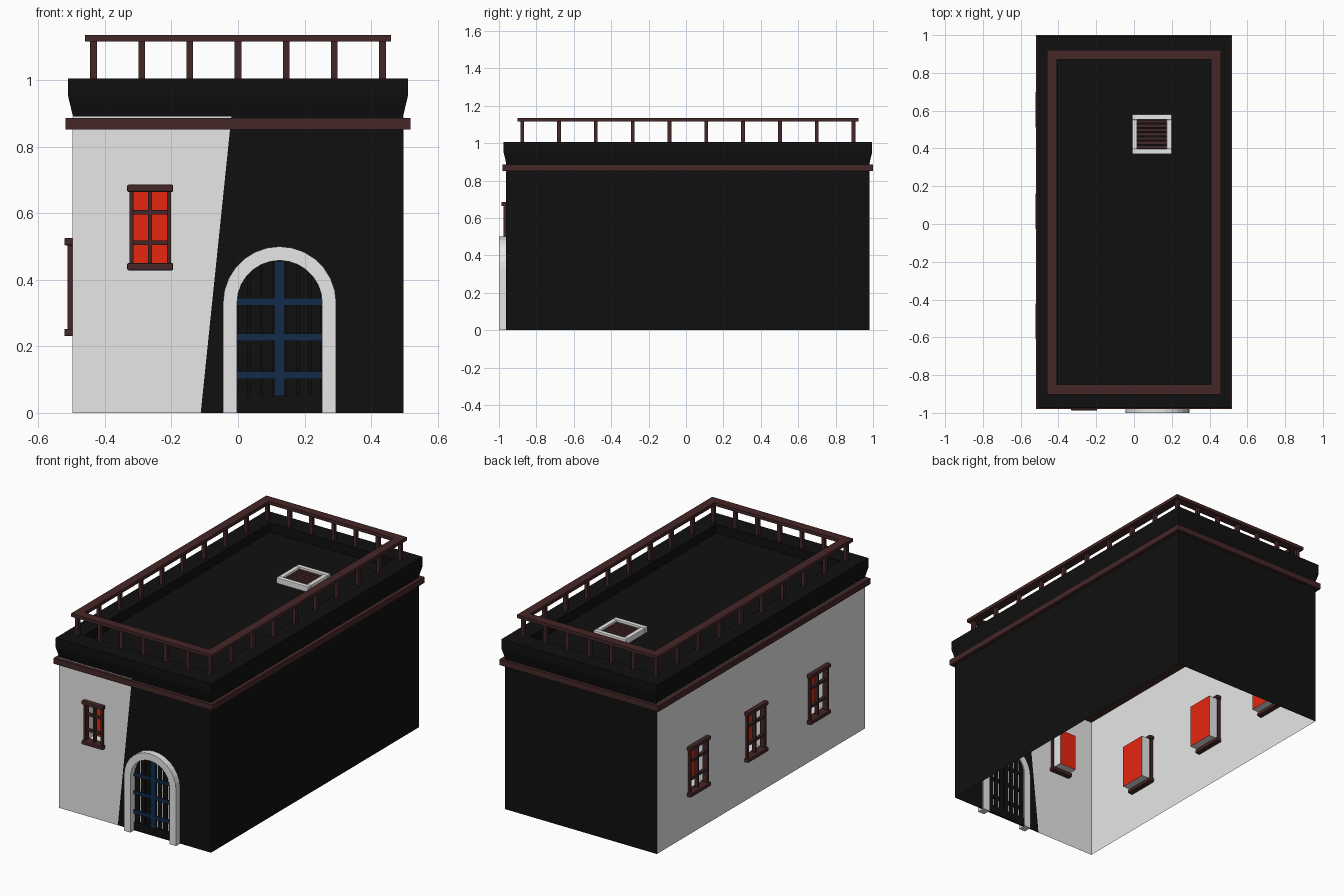
import bpy, bmesh, math
from mathutils import Matrix, Vector

cube = bpy.data.objects.get("Cube")
if cube:
    bpy.data.objects.remove(cube)


def material(name, r, g, b):
    m = bpy.data.materials.new(name)
    m.diffuse_color = (r, g, b, 1)
    m.use_nodes = True
    bsdf = m.node_tree.nodes["Principled BSDF"]
    bsdf.inputs["Base Color"].default_value = (r, g, b, 1)
    bsdf.inputs["Roughness"].default_value = 0.9
    return m


WHITE = material("white plaster", 0.8, 0.8, 0.8)
BLACK = material("black stone", 0.005, 0.005, 0.005)
BROWN = material("dark brown wood", 0.06, 0.02, 0.02)
RED = material("red glass", 0.8, 0.02, 0.005)
BLUE = material("navy iron", 0.006, 0.025, 0.068)

# Wall frames: local x runs along the wall, local y points inward
MID = 0.01
HX, HY, TOP = 0.497, 0.972, 0.89
FRONT = Matrix.Translation((0, MID - HY, 0))
RIGHT_HAND = Matrix.Translation((-HX, MID, 0)) @ Matrix.Rotation(-math.pi / 2, 4, "Z")
BACK = Matrix.Translation((0, MID + HY, 0)) @ Matrix.Rotation(math.pi, 4, "Z")
LEFT_HAND = Matrix.Translation((HX, MID, 0)) @ Matrix.Rotation(math.pi / 2, 4, "Z")
WORLD = Matrix.Identity(4)


def finish(name, bm, mats, place=WORLD, bevel=0):
    mesh = bpy.data.meshes.new(name)
    bm.to_mesh(mesh)
    bm.free()
    for m in mats:
        mesh.materials.append(m)
    ob = bpy.data.objects.new(name, mesh)
    ob.matrix_world = place
    bpy.context.collection.objects.link(ob)
    if bevel:
        mod = ob.modifiers.new("Bevel", "BEVEL")
        mod.width, mod.segments = bevel, 2
    return ob


def boxes(name, spans, mat, place=WORLD, bevel=0):
    """Each span is (x0, x1, y0, y1, z0, z1)."""
    bm = bmesh.new()
    for x0, x1, y0, y1, z0, z1 in spans:
        mid = Vector((x0 + x1, y0 + y1, z0 + z1)) / 2
        size = Matrix.Diagonal((x1 - x0, y1 - y0, z1 - z0, 1))
        bmesh.ops.create_cube(bm, size=1, matrix=Matrix.Translation(mid) @ size)
    return finish(name, bm, [mat], place, bevel)


def panel(name, loops, mat, place):
    """Thin wall sheet: outline loop followed by hole loops."""
    bm = bmesh.new()
    for loop in loops:
        vs = [bm.verts.new((x, 0, z)) for x, z in loop]
        for a, b in zip(vs, vs[1:] + vs[:1]):
            bm.edges.new((a, b))
    bmesh.ops.triangle_fill(bm, use_beauty=True, edges=bm.edges[:])
    bm.normal_update()
    bmesh.ops.reverse_faces(bm, faces=[f for f in bm.faces if f.normal.y > 0])
    return finish(name, bm, [mat], place)


def prisms(name, polys, y0, y1, mat, place):
    """Polygons in the wall plane, given depth."""
    bm = bmesh.new()
    for poly in polys:
        a = [bm.verts.new((x, y0, z)) for x, z in poly]
        b = [bm.verts.new((x, y1, z)) for x, z in poly]
        bm.faces.new(a)
        bm.faces.new(b[::-1])
        for i in range(len(poly)):
            bm.faces.new((a[i - 1], b[i - 1], b[i], a[i]))
    bmesh.ops.recalc_face_normals(bm, faces=bm.faces[:])
    return finish(name, bm, [mat], place)


def rect(x0, x1, z0, z1):
    return [(x0, z0), (x1, z0), (x1, z1), (x0, z1)]


# Window: returns the wall opening it needs
def window(name, x, z, w, h, place):
    hw, hh = w / 2, h / 2
    ox, oz = hw - 0.013, hh - 0.02
    boxes(name + "_sill_and_lintel",
          [(x - hw, x + hw, -0.025, 0.03, c - 0.011, c + 0.011)
           for c in (z - hh + 0.011, z + hh - 0.011)], BROWN, place, 0.004)
    bars = [(c - 0.006, c + 0.006, -0.015, 0.02, z - oz, z + oz)
            for c in (x - ox, x + ox)]
    bars.append((x - 0.006, x + 0.006, -0.008, 0.015, z - oz, z + oz))
    bars += [(x - ox - 0.006, x + ox + 0.006, -0.006, 0.012, c - 0.007, c + 0.007)
             for c in (z - h * 0.18, z + h * 0.18)]
    boxes(name + "_frame", bars, BROWN, place)
    # Recess behind the frame, closed by the pane
    bm = bmesh.new()
    depth = 0.075
    bmesh.ops.create_cube(bm, size=1, matrix=Matrix.Translation((x, depth / 2, z))
                          @ Matrix.Diagonal((2 * ox, depth, 2 * oz, 1)))
    bm.normal_update()
    bmesh.ops.delete(bm, geom=[f for f in bm.faces if f.normal.y < -0.5],
                     context="FACES_ONLY")
    bmesh.ops.reverse_faces(bm, faces=bm.faces[:])
    for f in bm.faces:
        f.material_index = int(abs(f.normal.y) > 0.5)
    finish(name + "_recess", bm, [WHITE, RED], place)
    return rect(x - ox, x + ox, z - oz, z + oz)


# Side and back walls
holes = [window("side_window_%d" % (i + 1), MID - y, 0.378, 0.19, 0.295, RIGHT_HAND)
         for i, y in enumerate((-0.515, 0.068, 0.605))]
panel("right_wall", [rect(-HY, HY, 0, TOP)] + holes, WHITE, RIGHT_HAND)
panel("left_wall", [rect(-HY, HY, 0, TOP)], BLACK, LEFT_HAND)
panel("back_wall", [rect(-HX, HX, 0, TOP)], BLACK, BACK)

# Front wall, split by a slanted paint line, with an arched opening
CX, SPRING, R_IN, R_OUT = 0.125, 0.33, 0.128, 0.17


def arch(r, n=14):
    pts = [(CX + r * math.cos(math.pi * i / n), SPRING + r * math.sin(math.pi * i / n))
           for i in range(n + 1)]
    return [(CX + r, 0)] + pts + [(CX - r, 0)]


hole = window("front_window", -0.264, 0.557, 0.138, 0.257, FRONT)
LOW, HIGH = -0.112, -0.02
panel("front_wall_white", [[(-HX, 0), (LOW, 0), (HIGH, TOP), (-HX, TOP)], hole],
      WHITE, FRONT)
panel("front_wall_black", [[(HX, 0), (HX, TOP), (HIGH, TOP), (LOW, 0)]
                           + arch(R_IN)[::-1]], BLACK, FRONT)

# Door surround
inner, outer = arch(R_IN), arch(R_OUT)
prisms("door_arch", [(inner[i], outer[i], outer[i + 1], inner[i + 1])
                     for i in range(len(inner) - 1)], -0.038, 0.01, WHITE, FRONT)


# Door planks follow the arch, with narrow gaps between
def arch_z(x):
    return SPRING + math.sqrt(max(0, R_IN ** 2 - (x - CX) ** 2))


planks, count = [], 7
pitch = 2 * R_IN / count
for i in range(count):
    x0 = CX - R_IN + i * pitch + 0.003
    x1 = x0 + pitch - 0.006
    xm = (x0 + x1) / 2
    planks.append([(x0, 0.05), (x1, 0.05), (x1, arch_z(x1)), (xm, arch_z(xm)),
                   (x0, arch_z(x0))])
prisms("door_planks", planks, 0.0, 0.005, BLACK, FRONT)
boxes("door_threshold", [(CX - R_IN, CX + R_IN, -0.003, 0.008, 0, 0.05)], BLACK, FRONT)
straps = [(CX - R_IN, CX + R_IN, -0.008, 0.0, z - 0.011, z + 0.011)
          for z in (0.113, 0.227, 0.334)]
straps.append((CX - 0.015, CX + 0.015, -0.01, 0.0, 0.05, 0.455))
boxes("door_straps", straps, BLUE, FRONT)

# Wooden band round the top of the walls
boxes("wall_band", [(-0.519, 0.519, MID - 0.99, MID + 0.99, 0.852, 0.886)], BROWN)

# Flared cornice with a sunken roof deck
bm = bmesh.new()
rings = []
for hx, hy, z in ((0.495, 0.97, 0.887), (0.51, 0.985, 0.95), (0.51, 0.985, 1.005),
                  (0.405, 0.87, 1.005), (0.405, 0.87, 0.95)):
    rings.append([bm.verts.new((sx * hx, MID + sy * hy, z))
                  for sx, sy in ((-1, -1), (1, -1), (1, 1), (-1, 1))])
for a, b in zip(rings, rings[1:]):
    for i in range(4):
        bm.faces.new((a[i - 1], a[i], b[i], b[i - 1]))
bm.faces.new(rings[0][::-1])
bm.faces.new(rings[-1])
finish("cornice_and_roof", bm, [BLACK])

# Railing
RX, RY, T = 0.434, 0.886, 0.026
rails = []
for s in (-1, 1):
    rails.append((-RX - T, RX + T, MID + s * RY - T, MID + s * RY + T, 1.116, 1.135))
    rails.append((s * RX - T, s * RX + T, MID - RY + T, MID + RY - T, 1.116, 1.135))
boxes("railing_top", rails, BROWN)
spots = [(RX * (i / 3 - 1), s * RY) for i in range(7) for s in (-1, 1)]
spots += [(s * RX, RY * (2 * i / 9 - 1)) for i in range(1, 9) for s in (-1, 1)]
boxes("railing_posts", [(x - 0.01, x + 0.01, MID + y - 0.01, MID + y + 0.01, 1.0, 1.118)
                        for x, y in spots], BROWN)

# Roof hatch with slats
hx, hy, h, b = 0.095, 0.475, 0.105, 0.027
boxes("hatch_frame", [(hx - h, hx + h, hy + s, hy + s + b, 0.945, 0.982)
                      for s in (-h, h - b)]
      + [(hx + s, hx + s + b, hy - h + b, hy + h - b, 0.945, 0.982)
         for s in (-h, h - b)], WHITE, bevel=0.004)
boxes("hatch_slats", [(hx - h + b, hx + h - b, y - 0.009, y + 0.009, 0.95, 0.97)
                      for y in (hy + 0.0225 * (i - 3) for i in range(7))], BROWN)
